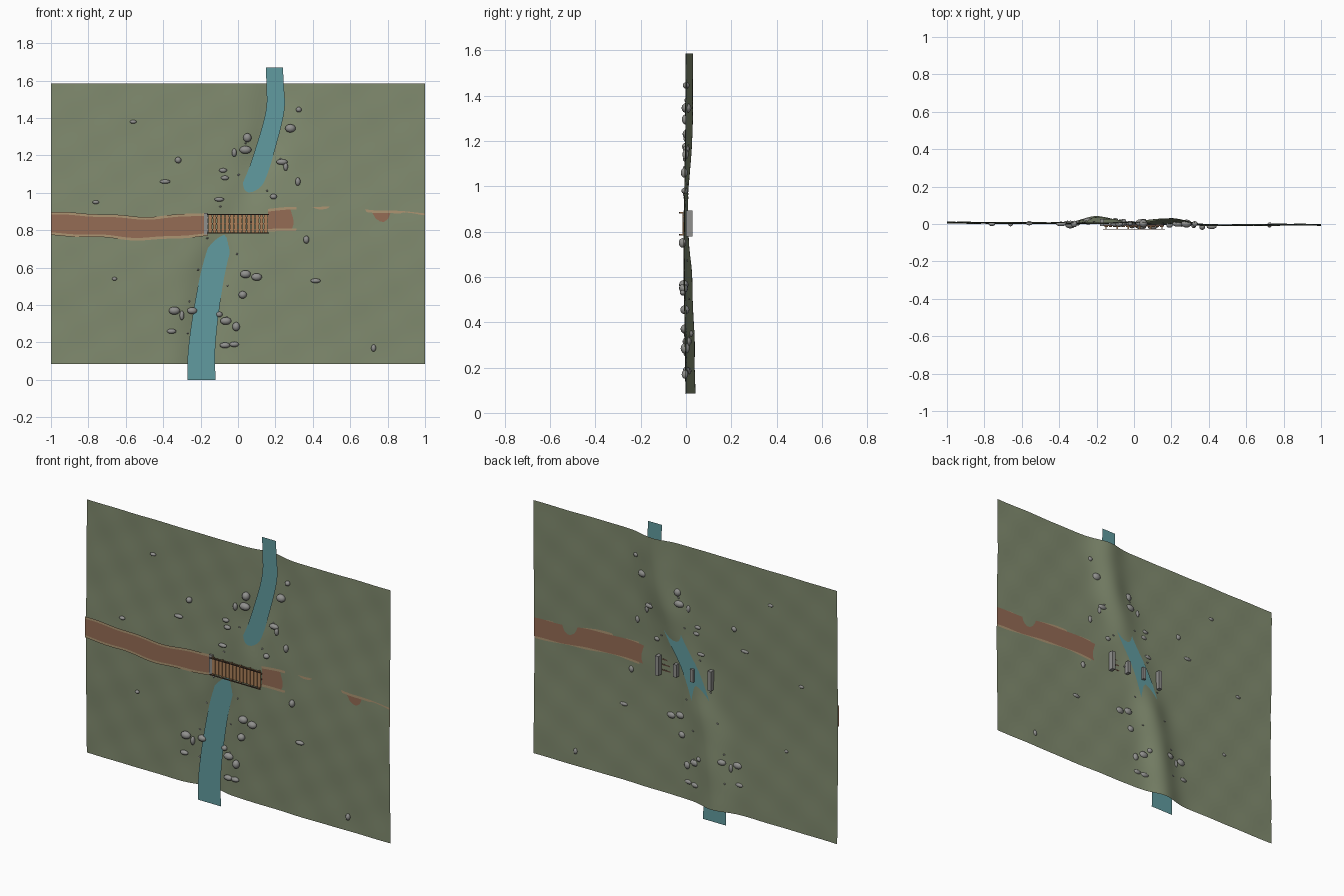
import bpy, bmesh, random
from math import sin, exp, pi
from mathutils import Matrix, Vector

if "Cube" in bpy.data.objects:
    bpy.data.objects.remove(bpy.data.objects["Cube"])
random.seed(4)

def material(name, r, g, b):
    m = bpy.data.materials.new(name)
    m.diffuse_color = (r, g, b, 1)
    m.use_nodes = True
    m.node_tree.nodes["Principled BSDF"].inputs["Base Color"].default_value = m.diffuse_color
    return m

GRASS = material("grass", .22, .26, .16)
WATER = material("water", .12, .33, .35)
DIRT = material("dirt", .30, .15, .09)
SAND = material("sand", .42, .30, .17)
WOOD = material("wood", .42, .22, .10)
DARK = material("dark_wood", .10, .06, .04)
STONE = material("stone", .28, .28, .27)

def finish(name, bm, mat, smooth=False):
    me = bpy.data.meshes.new(name)
    bm.to_mesh(me)
    bm.free()
    ob = bpy.data.objects.new(name, me)
    bpy.context.collection.objects.link(ob)
    me.materials.append(mat)
    for p in me.polygons:
        p.use_smooth = smooth
    return ob

def curve(pts, t):
    # smooth interpolation through (parameter, value) pairs
    if t <= pts[0][0]:
        return pts[0][1]
    n = len(pts)
    for i in range(n - 1):
        (a, va), (b, vb) = pts[i], pts[i + 1]
        if t <= b:
            u = (t - a) / (b - a)
            ma = (vb - pts[max(i-1, 0)][1]) / (b - pts[max(i-1, 0)][0]) * (b - a)
            k = min(i + 2, n - 1)
            mb = (pts[k][1] - va) / (pts[k][0] - a) * (b - a)
            return ((2*u**3 - 3*u*u + 1)*va + (u**3 - 2*u*u + u)*ma
                    + (3*u*u - 2*u**3)*vb + (u**3 - u*u)*mb)
    return pts[-1][1]

RIVER = [(0, -.195), (.15, -.195), (.4, -.165), (.65, -.115), (.85, -.04),
         (1.05, .08), (1.25, .15), (1.45, .20), (1.58, .198), (1.67, .195)]
DEPTH = [(0, .036), (.35, .033), (.6, .028), (.75, .017), (.92, .009),
         (1.05, .015), (1.2, .025), (1.67, .029)]
PATH = [(-1, .835), (-.75, .825), (-.5, .81), (-.2, .83), (.2, .855),
        (.5, .865), (.75, .845), (1, .83)]

def ground(x, z):
    y = .006 - .006*x - .005*exp(-((x - .45)/.25)**2)
    y -= .009*exp(-((z - .7)/.38)**2)
    y += curve(DEPTH, z)*exp(-((x - curve(RIVER, z))/.1)**2)
    return y + .0009*sin(24*x + 17*z) + .0006*sin(15*x - 26*z)

def sheet(name, mat, nu, nv, fn, smooth=True):
    bm = bmesh.new()
    g = [[bm.verts.new(fn(i/nu, j/nv)) for j in range(nv + 1)] for i in range(nu + 1)]
    for i in range(nu):
        for j in range(nv):
            bm.faces.new((g[i][j], g[i+1][j], g[i+1][j+1], g[i][j+1]))
    bm.normal_update()
    return finish(name, bm, mat, smooth)

# terrain sheet with the carved channel
def terrain(u, v):
    x, z = -1 + 2*u, .085 + 1.5*v
    return x, ground(x, z), z
sheet("terrain", GRASS, 100, 75, terrain)

# flat stream surface
def stream(u, v):
    z = 1.67*v
    return curve(RIVER, z) + (u - .5)*(.15 - .06*v), .012, z
sheet("stream", WATER, 2, 50, stream)

# trail and its sandy borders
def ribbon(name, mat, offset, width, y, x0, x1):
    def fn(u, v):
        x = x0 + (x1 - x0)*u
        return x, y, curve(PATH, x) + offset + width*(v - .5) + .003*sin(21*x + offset*40)
    return sheet(name, mat, 50, 1, fn)

for side, x0, x1 in (("left", -1, -.16), ("right", .16, 1)):
    ribbon("trail_" + side, DIRT, 0, .11, -.006, x0, x1)
    for s, edge in ((-1, "lower"), (1, "upper")):
        ribbon(f"trail_border_{side}_{edge}", SAND, s*.056, .014, -.007, x0, x1)

# footbridge
def boxes(name, mat, items):
    bm = bmesh.new()
    for c, s in items:
        bmesh.ops.create_cube(bm, size=1, matrix=Matrix.Translation(c) @ Matrix.Diagonal((*s, 1)))
    return finish(name, bm, mat)

BZ = .835
N = 14
step = .32/N
boxes("bridge_planks", WOOD,
      [((-.16 + step*(i + .5), -.013, BZ), (step*.8, .006, .095)) for i in range(N)])
boxes("bridge_beams", DARK,
      [((0, -.007, BZ + d), (.32, .007, .008)) for d in (-.032, 0, .032)])
boxes("bridge_rails", DARK,
      [((0, -.028, BZ + s*.049), (.33, .004, .006)) for s in (-1, 1)])
boxes("bridge_rail_posts", WOOD,
      [((-.15 + .06*i, -.02, BZ + s*.049), (.007, .02, .007)) for i in range(6) for s in (-1, 1)])
boxes("bridge_abutments", STONE, [((-.172, .008, BZ), (.022, .04, .115)),
                                  ((.172, .014, BZ), (.022, .03, .115))])
boxes("bridge_piers", STONE, [((s*.055, .01, BZ), (.02, .034, .075)) for s in (-1, 1)])

# boulders: x, z, half width, half height
ROCKS = [(-.56, 1.38, .018, .01), (-.32, 1.175, .017, .017), (-.39, 1.06, .028, .011),
         (-.76, .95, .018, .01), (-.66, .54, .013, .01), (.05, 1.295, .022, .024),
         (.04, 1.23, .032, .021), (-.02, 1.215, .013, .022), (-.08, 1.12, .021, .012),
         (-.07, 1.08, .021, .012), (-.1, .965, .026, .011), (.28, 1.345, .028, .022),
         (.325, 1.445, .015, .014), (.235, 1.165, .03, .015), (.255, 1.14, .012, .022),
         (.32, 1.06, .014, .022), (.19, .98, .018, .014), (.365, .75, .016, .021),
         (.04, .565, .028, .021), (.1, .55, .028, .02), (.415, .53, .027, .012),
         (.025, .455, .022, .02), (-.34, .37, .03, .021), (-.3, .345, .012, .025),
         (-.245, .37, .027, .018), (-.355, .26, .025, .013), (-.1, .35, .017, .015),
         (-.065, .315, .03, .02), (-.01, .285, .02, .024), (-.07, .185, .028, .015),
         (-.02, .19, .025, .014), (.725, .17, .013, .019)]
bm = bmesh.new()
for x, z, a, b in ROCKS:
    h = .85*min(a, b) + .003
    m = Matrix.Translation((x, ground(x, z) - .35*h, z)) @ Matrix.Diagonal((a, h, b, 1))
    m = m @ Matrix.Rotation(random.uniform(-.15, .15), 4, 'Y')
    bmesh.ops.create_uvsphere(bm, u_segments=12, v_segments=8, radius=1, matrix=m)
finish("boulders", bm, STONE, True)

# small pebbles scattered along the banks
bm = bmesh.new()
for i in range(14):
    z = .25 + 1.1*i/13
    x = curve(RIVER, z) + (.1 if i % 2 else -.1) + random.uniform(-.02, .02)
    m = Matrix.Translation((x, ground(x, z), z)) @ Matrix.Diagonal((.007, .005, .005, 1))
    bmesh.ops.create_icosphere(bm, subdivisions=1, radius=1, matrix=m)
finish("bank_pebbles", bm, STONE)
